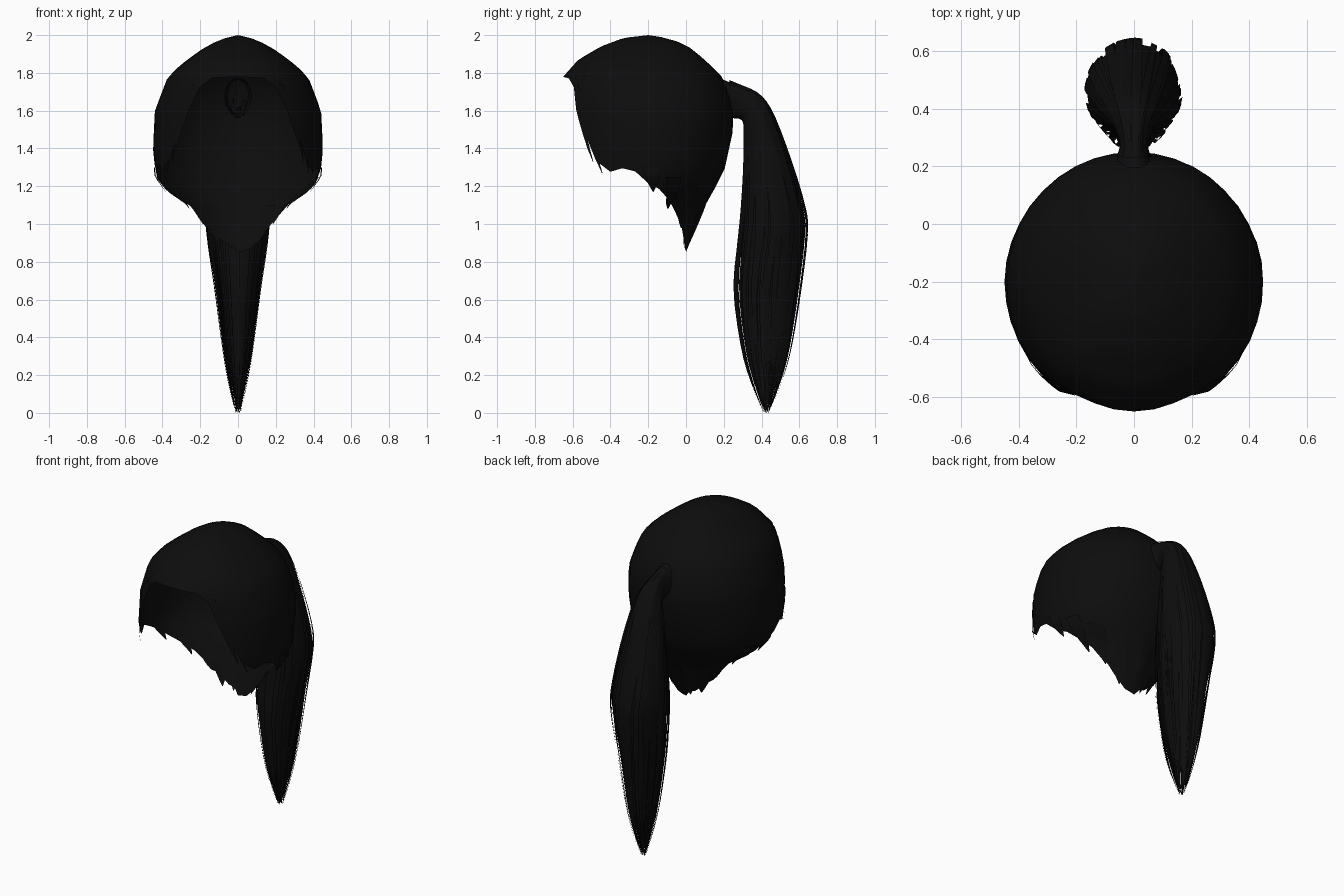
import bpy, bmesh, math, random
from mathutils import Vector

if "Cube" in bpy.data.objects:
    bpy.data.objects.remove(bpy.data.objects["Cube"])

random.seed(4)
mat = bpy.data.materials.new("black_hair")
mat.diffuse_color = (0.004, 0.004, 0.004, 1)
mat.use_nodes = True
mat.node_tree.nodes["Principled BSDF"].inputs["Base Color"].default_value = mat.diffuse_color


def finish(bm, name):
    me = bpy.data.meshes.new(name)
    bm.to_mesh(me)
    bm.free()
    me.materials.append(mat)
    for p in me.polygons:
        p.use_smooth = True
    ob = bpy.data.objects.new(name, me)
    bpy.context.collection.objects.link(ob)
    return ob


def lerp(table, v):
    """Linear lookup in a table sorted by rising first value."""
    if v <= table[0][0]:
        return table[0][1]
    for (a, b), (c, d) in zip(table, table[1:]):
        if v <= c:
            return b + (d - b) * (v - a) / (c - a)
    return table[-1][1]


def ribbon(bm, pts, sides, widths):
    """Flat hair card along pts, spread along the side directions."""
    rows = [(bm.verts.new(p - s * w), bm.verts.new(p + s * w))
            for p, s, w in zip(pts, sides, widths)]
    for (a, b), (c, d) in zip(rows, rows[1:]):
        bm.faces.new((a, b, d, c))


# --- Scalp cap: radius by height for front, side and back; hem height by angle
FRONT = [(.85, .4), (1.25, .46), (1.6, .465), (1.78, .45), (1.87, .37),
         (1.94, .25), (1.985, .13), (2, 0)]
SIDE = [(.85, .17), (1.1, .28), (1.17, .38), (1.25, .435), (1.4, .45),
        (1.6, .44), (1.77, .375), (1.83, .32), (1.92, .2), (1.97, .11), (2, 0)]
BACK = [(.85, .2), (1.1, .3), (1.27, .4), (1.5, .45), (1.62, .45),
        (1.77, .40), (1.87, .3), (1.95, .2), (1.985, .1), (2, 0)]
HEM = [(0, 1.78), (24, 1.77), (32, 1.65), (45, 1.46), (58, 1.28), (66, 1.27),
       (75, 1.32), (85, 1.27), (92, 1.19), (112, 1.10), (125, 1.05),
       (140, .96), (160, .88), (180, .85)]


def cap_point(deg, z, grow=1.0):
    a = math.radians(deg)
    c = math.cos(a)
    end = FRONT if c > 0 else BACK
    r = (lerp(end, z) * c * c + lerp(SIDE, z) * (1 - c * c)) * grow
    return Vector((r * math.sin(a), -.2 - r * c, z))


bm = bmesh.new()
COLS, ROWS = 40, 16
apex = bm.verts.new((0, -.2, 2))
cols = []
for i in range(COLS):
    deg = i * 360 / COLS
    fold = min(deg, 360 - deg)
    hem = lerp(HEM, fold)
    if 40 < fold < 175:
        hem += random.uniform(-.015, .03)
    cols.append([bm.verts.new(cap_point(deg, 2 - (2 - hem) * (j / ROWS) ** 1.7))
                 for j in range(1, ROWS + 1)])
for i in range(COLS):
    a, b = cols[i], cols[(i + 1) % COLS]
    bm.faces.new((apex, a[0], b[0]))
    for j in range(ROWS - 1):
        bm.faces.new((a[j], a[j + 1], b[j + 1], b[j]))
finish(bm, "hair_cap")

# --- Loose locks: temple strands and ragged tips around the hem
bm = bmesh.new()
for sgn in (1, -1):
    locks = [(30, 1.74, 50, 1.33, .02), (34, 1.72, 57, 1.27, .025),
             (92, 1.30, 94, 1.17, .04), (108, 1.25, 112, 1.08, .04),
             (125, 1.2, 132, 1.0, .05), (145, 1.1, 152, .89, .05),
             (165, 1.1, 170, .87, .05)]
    for d0, z0, d1, z1, w in locks:
        n = 6
        pts, sides = [], []
        for k in range(n + 1):
            f = k / n
            d, z = d0 + (d1 - d0) * f, z0 + (z1 - z0) * f
            p = cap_point(d, z, 1.008)
            t = cap_point(d + 2, z, 1.008) - p
            p.x *= sgn
            t.x *= sgn
            pts.append(p)
            sides.append(t.normalized())
        ribbon(bm, pts, sides, [w * (1 - (k / n) ** 2) + .002 for k in range(n + 1)])
finish(bm, "loose_locks")

# --- Ponytail sections: outer y, z, inner y, z, half width
TAIL = [Vector(v) for v in (
    (.17, 1.785, .21, 1.56, .08), (.28, 1.74, .255, 1.56, .05),
    (.385, 1.69, .30, 1.545, .07), (.46, 1.59, .305, 1.45, .10),
    (.55, 1.36, .30, 1.27, .14), (.63, 1.1, .285, 1.05, .17),
    (.645, .95, .27, .90, .165), (.61, .65, .25, .65, .125),
    (.56, .35, .29, .35, .085), (.51, .17, .34, .17, .055),
    (.44, 0, .41, 0, .015))]


def section(t):
    """Catmull-Rom blend of the ponytail sections, t from 0 to 1."""
    n = len(TAIL) - 1
    u = t * n
    i = min(int(u), n - 1)
    f = u - i
    p0, p1 = TAIL[max(i - 1, 0)], TAIL[i]
    p2, p3 = TAIL[i + 1], TAIL[min(i + 2, n)]
    return p1 + .5 * f * ((p2 - p0) + f * ((2 * p0 - 5 * p1 + 4 * p2 - p3)
                          + f * (3 * (p1 - p2) + p3 - p0)))


def tail_point(t, ang, s):
    oy, oz, iy, iz, w = section(t)
    c = math.cos(ang) * s / 2
    return Vector((w * s * math.sin(ang),
                   (oy + iy) / 2 + (oy - iy) * c, (oz + iz) / 2 + (oz - iz) * c))


# solid inner body of the ponytail
bm = bmesh.new()
N, M = 16, 26
rings = []
for k in range(M + 1):
    t = .84 * k / M
    s = .9 if k < 18 else .9 - .7 * ((k - 18) / (M - 18)) ** 1.5
    rings.append([bm.verts.new(tail_point(t, 2 * math.pi * i / N, s)) for i in range(N)])
for a, b in zip(rings, rings[1:]):
    for i in range(N):
        j = (i + 1) % N
        bm.faces.new((a[i], a[j], b[j], b[i]))
bm.faces.new(rings[-1])
finish(bm, "ponytail_core")

# strands wrapped around the body, ending at different heights
bm = bmesh.new()
for q in range(190):
    ang = q * 2.39996
    s = random.uniform(.8, 1.0) if q % 3 else random.uniform(.4, .8)
    end = 1 - random.uniform(0, .18) * s
    wide = random.uniform(.008, .022)
    drift = random.uniform(-.25, .25)
    n = 26
    pts, sides, widths = [], [], []
    for k in range(n + 1):
        f = k / n
        t = .06 + (end - .06) * f
        a = ang + drift * f
        p = tail_point(t, a, s)
        pts.append(p)
        sides.append((tail_point(t, a + .05, s) - p).normalized())
        widths.append(wide * min(1, .5 + 2 * f) * (1 - f ** 3) + .0012)
    ribbon(bm, pts, sides, widths)
finish(bm, "ponytail_strands")
